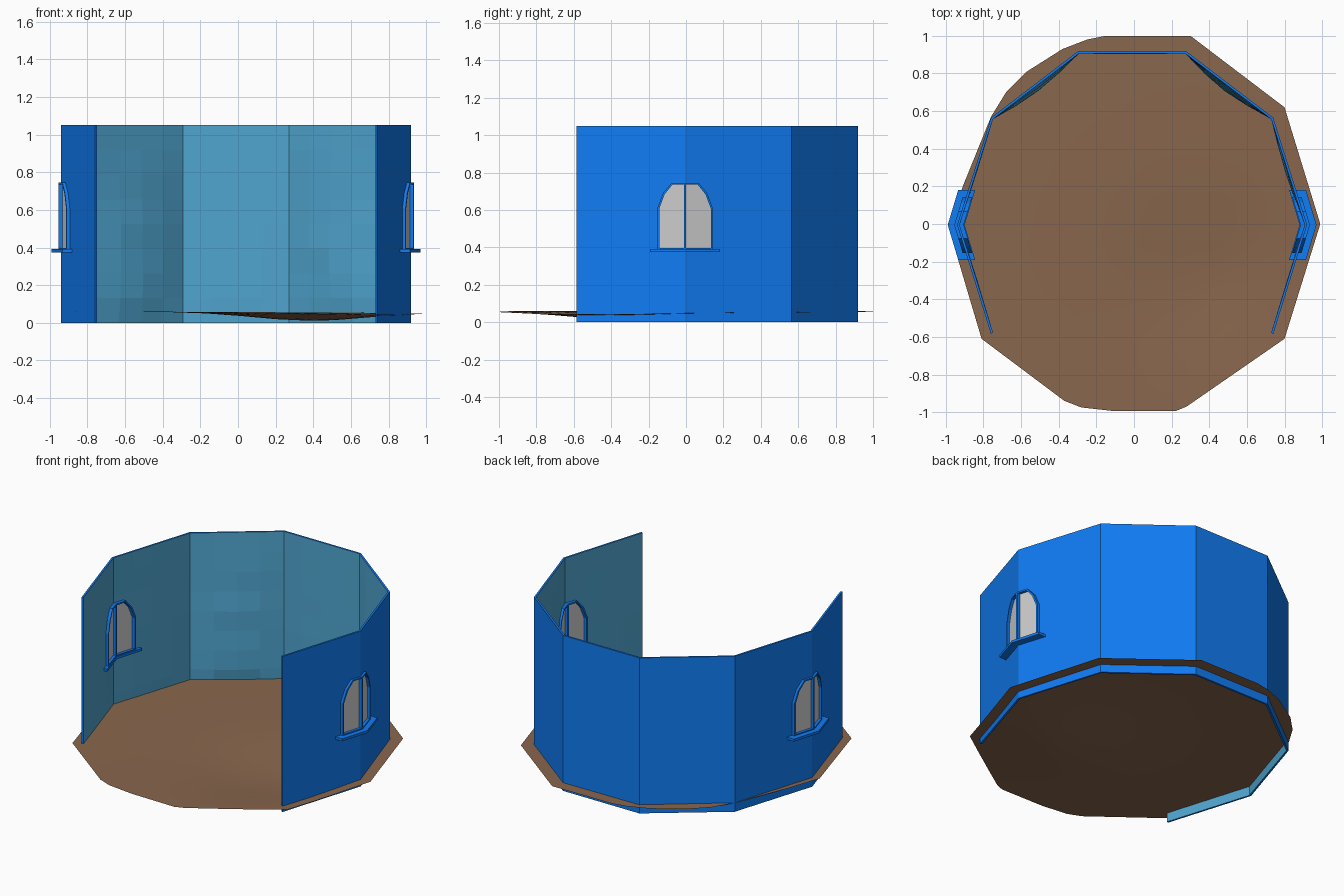
import bpy, bmesh, math, random
from mathutils import Vector

if "Cube" in bpy.data.objects:
    bpy.data.objects.remove(bpy.data.objects["Cube"])

random.seed(4)
CX = -0.01      # wall centre line
BEND = 0.3      # how fast the side walls turn away from their corner
H = 1.05


def material(name, rgb):
    m = bpy.data.materials.new(name)
    m.diffuse_color = (*rgb, 1)
    m.use_nodes = True
    m.node_tree.nodes["Principled BSDF"].inputs["Base Color"].default_value = m.diffuse_color
    return m


blue = material("blue_paint", (0.005, 0.2, 0.9))
teal = material("inner_teal", (0.08, 0.38, 0.63))
brown = material("wood_brown", (0.25, 0.135, 0.075))


def finish(name, bm, mats=()):
    bmesh.ops.remove_doubles(bm, verts=bm.verts, dist=1e-5)
    bmesh.ops.recalc_face_normals(bm, faces=bm.faces)
    me = bpy.data.meshes.new(name)
    bm.to_mesh(me)
    bm.free()
    ob = bpy.data.objects.new(name, me)
    bpy.context.collection.objects.link(ob)
    for m in mats:
        me.materials.append(m)
    return ob


def bent(side, off, y, z):
    return (CX + side * (0.925 + off - BEND * abs(y)), y - 0.005, z)


def bent_prism(name, half, side, inner, outer, mats=()):
    """Extrude a y/z half profile through the wall, mirrored about the corner."""
    bm = bmesh.new()
    n = len(half)
    for m in (1, -1):
        a = [bm.verts.new(bent(side, inner, m * y, z)) for y, z in half]
        b = [bm.verts.new(bent(side, outer, m * y, z)) for y, z in half]
        bm.faces.new(a)
        bm.faces.new(b)
        for i in range(n):
            j = (i + 1) % n
            if half[i][0] or half[j][0]:
                bm.faces.new((a[i], a[j], b[j], b[i]))
    return finish(name, bm, mats)


# Wall: open ten-sided ring, flat outside, slightly uneven inside
corners = [Vector(p) for p in ((0.75, -0.585), (0.93, -0.005), (0.75, 0.565), (0.285, 0.92))]
corners += [Vector((-p.x, p.y)) for p in reversed(corners)]
SEG, ROWS, T = 4, 8, 0.014
bulges = [0.003, 0.018, 0.032, 0.006, 0.03, 0.004, 0.003]
path = []
for k in range(7):
    for i in range(SEG + (k == 6)):
        t = i / SEG
        p = corners[k].lerp(corners[k + 1], t)
        q = (corners[k] * (1 - T)).lerp(corners[k + 1] * (1 - T), t)
        path.append((p, q, bulges[k] * math.sin(math.pi * t)))
bm = bmesh.new()
outer, inner = [], []
for p, q, bulge in path:
    o, n = [], []
    for r in range(ROWS + 1):
        z = H * r / ROWS
        d = bulge * math.sin(math.pi * (r / ROWS) ** 0.6) * random.uniform(0.75, 1.15)
        o.append(bm.verts.new((p.x + CX, p.y, z)))
        w = q * (1 - d)
        n.append(bm.verts.new((w.x + CX, w.y, z)))
    outer.append(o)
    inner.append(n)
for i in range(len(path) - 1):
    for r in range(ROWS):
        bm.faces.new((outer[i][r], outer[i + 1][r], outer[i + 1][r + 1], outer[i][r + 1]))
        f = bm.faces.new((inner[i][r], inner[i][r + 1], inner[i + 1][r + 1], inner[i + 1][r]))
        f.material_index = 1
    for r in (0, ROWS):
        bm.faces.new((outer[i][r], outer[i + 1][r], inner[i + 1][r], inner[i][r]))
for i in (0, len(path) - 1):
    for r in range(ROWS):
        bm.faces.new((outer[i][r], outer[i][r + 1], inner[i][r + 1], inner[i][r]))
wall = finish("wall", bm, (blue, teal))

# Windows: arched opening, frame, pane, mullion and sill bent round each side corner
arch = [(0, 0.388), (0.148, 0.388), (0.148, 0.61), (0.118, 0.69), (0.072, 0.745), (0, 0.745)]
arch_in = [(0, 0.398), (0.138, 0.398), (0.138, 0.607), (0.109, 0.684), (0.068, 0.735), (0, 0.735)]
arch_mid = [((a[0] + b[0]) / 2, (a[1] + b[1]) / 2) for a, b in zip(arch, arch_in)]
for side, label in ((1, "right"), (-1, "left")):
    cutter = bent_prism("opening_cutter", arch_mid, side, -0.1, 0.1)
    cutter.hide_render = True
    mod = wall.modifiers.new("opening", 'BOOLEAN')
    mod.operation = 'DIFFERENCE'
    mod.solver = 'EXACT'
    mod.object = cutter
    bpy.context.view_layer.objects.active = wall
    bpy.ops.object.modifier_apply(modifier=mod.name)
    bpy.data.objects.remove(cutter)

    bm = bmesh.new()
    for m in (1, -1):
        rings = [[bm.verts.new(bent(side, off, m * y, z)) for y, z in prof]
                 for prof, off in ((arch, -0.03), (arch, 0.02), (arch_in, 0.02), (arch_in, -0.03))]
        for k in range(4):
            a, b = rings[k], rings[(k + 1) % 4]
            for i in range(len(arch) - 1):
                bm.faces.new((a[i], a[i + 1], b[i + 1], b[i]))
    finish(label + "_window_frame", bm, (blue,))

    bent_prism(label + "_window_pane", arch_mid, side, -0.01, 0.0)
    bent_prism(label + "_window_mullion", [(0, 0.39), (0.006, 0.39), (0.006, 0.74), (0, 0.74)],
               side, -0.03, 0.02, (blue,))
    bent_prism(label + "_window_sill", [(0, 0.374), (0.187, 0.374), (0.187, 0.391), (0, 0.391)],
               side, -0.035, 0.055, (blue,))

# Floor: thin uneven sheet with a shallow dip towards the front right
outline = [(-0.15, 1.0), (0.3, 1.0), (0.8, 0.62), (0.99, 0), (0.8, -0.61), (0.28, -0.97),
           (0.22, -0.995), (-0.1, -0.995), (-0.28, -0.975), (-0.37, -0.94), (-0.81, -0.61),
           (-0.985, -0.02), (-0.91, 0.2), (-0.76, 0.57), (-0.68, 0.7), (-0.57, 0.81),
           (-0.38, 0.93), (-0.25, 0.98)]
border = []
for a, b in zip(outline, outline[1:] + outline[:1]):
    a, b = Vector(a), Vector(b)
    steps = max(1, round((b - a).length / 0.2))
    border += [a.lerp(b, s / steps) for s in range(steps)]
dip = Vector((0.38, -0.3))


def floor_point(p):
    d = (p - dip).length
    return (p.x, p.y, 0.057 - 0.005 * p.x - 0.044 * math.exp(-(d / 0.42) ** 2))


bm = bmesh.new()
R = 7
rings = [[bm.verts.new(floor_point(dip.lerp(p, r / R))) for p in border] for r in range(1, R + 1)]
mid = bm.verts.new(floor_point(dip))
N = len(border)
for i in range(N):
    j = (i + 1) % N
    bm.faces.new((mid, rings[0][j], rings[0][i]))
    for a, b in zip(rings, rings[1:]):
        bm.faces.new((a[i], a[j], b[j], b[i]))
floor = finish("floor", bm, (brown,))
if floor.data.polygons[0].normal.z < 0:
    floor.data.flip_normals()
for f in floor.data.polygons:
    f.use_smooth = True
